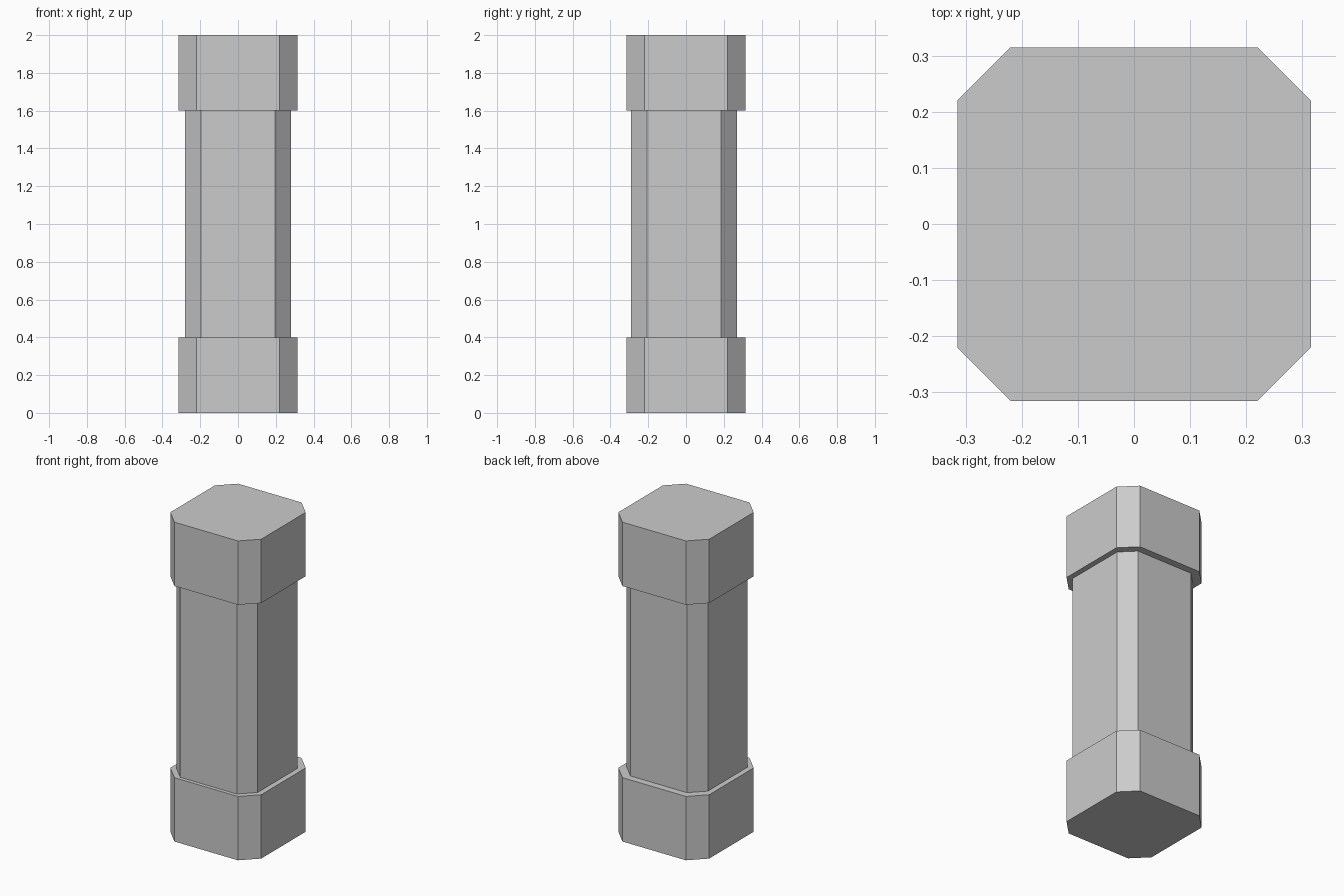
import bpy, bmesh

if "Cube" in bpy.data.objects:
    bpy.data.objects.remove(bpy.data.objects["Cube"])


def chamfered_block(name, half, flat, z0, z1, y=0.0):
    """Square prism with cut vertical corners: half width and half flat-side length."""
    outline = [(flat, -half), (half, -flat), (half, flat), (flat, half),
               (-flat, half), (-half, flat), (-half, -flat), (-flat, -half)]
    bm = bmesh.new()
    base = bm.faces.new([bm.verts.new((px, py + y, z0)) for px, py in outline])
    top = bmesh.ops.extrude_face_region(bm, geom=[base], use_keep_orig=True)["geom"]
    for v in top:
        if isinstance(v, bmesh.types.BMVert):
            v.co.z = z1
    bmesh.ops.recalc_face_normals(bm, faces=bm.faces)
    mesh = bpy.data.meshes.new(name)
    bm.to_mesh(mesh)
    bm.free()
    obj = bpy.data.objects.new(name, mesh)
    bpy.context.collection.objects.link(obj)
    return obj


# Wide end blocks
for name, z in (("pillar_base", 0.0), ("pillar_capital", 1.6)):
    chamfered_block(name, 0.315, 0.22, z, z + 0.4)

# Narrower shaft, set slightly towards the front
chamfered_block("pillar_shaft", 0.281, 0.196, 0.4, 1.6, y=-0.011)
